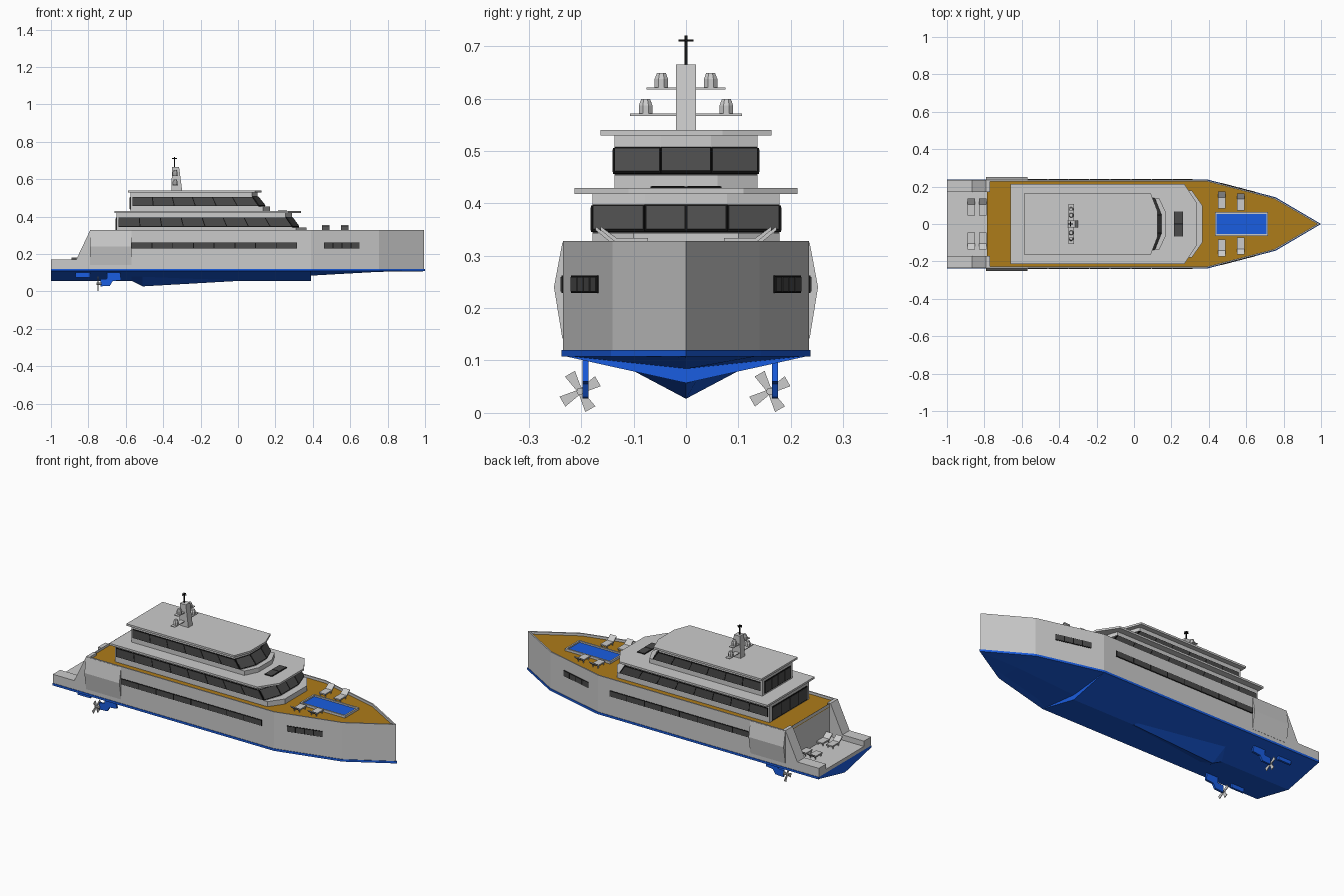
import bpy, math
from mathutils import Vector

if "Cube" in bpy.data.objects:
    bpy.data.objects.remove(bpy.data.objects["Cube"])


def material(name, rgb):
    m = bpy.data.materials.new(name)
    m.diffuse_color = (*rgb, 1)
    m.use_nodes = True
    m.node_tree.nodes["Principled BSDF"].inputs["Base Color"].default_value = m.diffuse_color
    return m


BLUE = material("blue", (0.01, 0.11, 0.75))
TEAK = material("teak", (0.42, 0.20, 0.01))
BLACK = material("black", (0.006, 0.006, 0.006))
GLASS = material("glass", (0.07, 0.07, 0.07))


def loft(name, rings, mat=None):
    """Skin equal-length rings of points and cap both ends."""
    n = len(rings[0])
    verts = [tuple(p) for r in rings for p in r]
    faces = [tuple(range(n))[::-1], tuple(range(len(verts) - n, len(verts)))]
    for k in range(len(rings) - 1):
        for i in range(n):
            j = (i + 1) % n
            faces.append((k * n + i, k * n + j, (k + 1) * n + j, (k + 1) * n + i))
    me = bpy.data.meshes.new(name)
    me.from_pydata(verts, [], faces)
    ob = bpy.data.objects.new(name, me)
    bpy.context.collection.objects.link(ob)
    if mat:
        me.materials.append(mat)
    import bmesh
    bm = bmesh.new()
    bm.from_mesh(me)
    bmesh.ops.recalc_face_normals(bm, faces=bm.faces)
    bm.to_mesh(me)
    bm.free()
    return ob


def flat(outline, z):
    return [(x, y, z) for x, y in outline]


def prism(name, outline, z0, z1, mat=None):
    return loft(name, [flat(outline, z0), flat(outline, z1)], mat)


def box(name, x0, x1, y0, y1, z0, z1, mat=None):
    return prism(name, [(x0, y0), (x1, y0), (x1, y1), (x0, y1)], z0, z1, mat)


def along_x(name, profile, x0, x1, mat=None):
    return loft(name, [[(x, y, z) for y, z in profile] for x in (x0, x1)], mat)


def along_y(name, profile, y0, y1, mat=None):
    return loft(name, [[(x, y, z) for x, z in profile] for y in (y0, y1)], mat)


def sym(half):
    """Mirror a half outline (aft to fore) across y = 0."""
    other = [(x, -y) for x, y in reversed(half) if y > 0]
    return half + other


def window(name, a, b, c, d, n, out):
    """Framed strip of n panes; a-b is the bottom edge, d-c the top edge."""
    a, b, c, d = map(Vector, (a, b, c, d))
    nrm = (b - a).cross(d - a).normalized()
    if nrm.dot(Vector(out)) < 0:
        nrm = -nrm
    quad = [a, b, c, d]
    loft(name + "_frame", [[p - nrm * .004 for p in quad], [p + nrm * .003 for p in quad]], BLACK)
    at = lambda u, v: a.lerp(b, u).lerp(d.lerp(c, u), v)
    gap = .0025 / (b - a).length
    for i in range(n):
        u, w = i / n + gap, (i + 1) / n - gap
        q = [at(u, .07), at(w, .07), at(w, .93), at(u, .93)]
        loft(name + "_pane", [[p + nrm * .001 for p in q], [p + nrm * .0045 for p in q]], GLASS)


# Upper hull with bulwark, and teak deck
AFT = -.785
outer = sym([(AFT, .235), (.39, .235), (.755, .14), (.995, 0)])
inner = sym([(AFT, .228), (.388, .228), (.75, .134), (.98, 0)])
loft("upper_hull", [flat(outer, .12), flat(outer, .328), flat(inner, .328), flat(inner, .31)])
prism("teak_deck", inner, .306, .314, TEAK)

# Stern platform and sloping side wings
box("stern_platform", -1, AFT, -.2, .2, .12, .14)
wing = [(-1, .12), (-1, .17), (-.865, .17), (-.79, .328), (-.77, .328), (-.77, .12)]
for s in (-1, 1):
    along_y("stern_wing", wing, s * .17, s * .235)
    bulge = [(s * .23, .325), (s * .236, .325), (s * .252, .24), (s * .236, .142), (s * .23, .142)]
    along_x("hull_bulge", bulge, -.79, -.57)

# Blue waterline stripe
prism("waterline_stripe", sym([(-1, .238), (.392, .238), (.757, .143), (1, 0)]), .108, .12, BLUE)

# V-shaped bottom, forefoot and keel wedge
def vee(x, w, zk):
    return [(x, -w, .109), (x, 0, zk), (x, w, .109)]


loft("bottom", [vee(-1, .235, .057), vee(.39, .235, .057)], BLUE)
loft("forefoot", [vee(.38, .235, .084), vee(.755, .14, .105), vee(.99, .003, .107)], BLUE)
loft("keel_wedge", [[(-.57, -.1, .08), (-.57, 0, .058), (-.57, .1, .08)],
                    [(-.51, -.1, .08), (-.51, 0, .027), (-.51, .1, .08)],
                    [(0, -.02, .062), (0, 0, .056), (0, .02, .062)]], BLUE)

# Drive pods, propellers and stern fins
pod = [(-.70, .1), (-.63, .1), (-.625, .06), (-.67, .055), (-.685, .03), (-.735, .027),
       (-.735, .065), (-.70, .068)]
for y in (-.192, .17):
    along_y("drive_pod", pod, y - .006, y + .006, BLUE)
    box("stern_fin", -.87, -.79, y - .006, y + .006, .075, .1, BLUE)
    py, pz = y - .01, .041
    hub = [(py + .007 * math.cos(k * math.pi / 4), pz + .007 * math.sin(k * math.pi / 4)) for k in range(8)]
    along_x("propeller_hub", hub, -.757, -.73)
    for k in range(4):
        t = math.radians(30 + 90 * k)
        c, s = math.cos(t), math.sin(t)
        blade = [(.004, -.005), (.039, -.011), (.039, .011), (.004, .005)]
        along_x("propeller_blade", [(py + u * c - v * s, pz + u * s + v * c) for u, v in blade], -.75, -.747)

# Hull side windows
for s in (-1, 1):
    y = s * .235
    window("hull_window", (-.57, y, .229), (.315, y, .229), (.315, y, .262), (-.57, y, .262), 8, (0, s, 0))
    p, q = (.46, s * .2168), (.65, s * .1673)
    window("bow_window", (*p, .229), (*q, .229), (*q, .262), (*p, .262), 4, (0, s, 0))


# Deckhouse: stepped base, raked glazing, overhanging roof
def house(name, aft, w, base, low, high, z, roof, panes):
    ring = lambda f: sym([(aft, w), (f[0], w), (f[1], f[2])])
    loft(name, [flat(ring(base), z[0]), flat(ring(base), z[1]), flat(ring(low), z[1]),
                flat(ring(high), z[2]), flat(ring(high), z[3])])
    prism(name + "_roof", sym(roof), z[3], z[3] + .011)
    lo, hi = z[1] + .002, z[2]
    for s in (-1, 1):
        window(name + "_side", (aft + .01, s * w, lo), (low[0], s * w, lo),
               (high[0], s * w, hi), (aft + .01, s * w, hi), panes, (0, s, 0))
        window(name + "_corner", (low[0], s * w, lo), (low[1], s * low[2], lo),
               (high[1], s * high[2], hi), (high[0], s * w, hi), 1, (1, s, 0))
    f, h = low[2], high[2]
    window(name + "_front", (low[1], -f, lo), (low[1], f, lo), (high[1], h, hi), (high[1], -h, hi),
           2 if panes > 7 else 1, (1, 0, 0))
    v = w - .02
    window(name + "_aft", (aft, -v, z[0] + .008), (aft, v, z[0] + .008), (aft, v, hi), (aft, -v, hi), 4, (-1, 0, 0))


house("main_deckhouse", -.65, .178, (.31, .365, .1), (.29, .325, .078), (.255, .288, .078),
      (.31, .343, .396, .418), [(-.66, .213), (.27, .213), (.338, .11)], 8)
house("bridge", -.575, .136, (.135, .172, .06), (.11, .145, .048), (.075, .105, .048),
      (.429, .454, .506, .529), [(-.588, .163), (.09, .163), (.125, .07)], 6)

# Roof skylight
window("skylight", (.213, -.068, .429), (.213, .068, .429), (.262, .068, .429), (.262, -.068, .429), 2, (0, 0, 1))

# Fore deck pool
rect = lambda e: [(.433 + e, -.063 + e), (.717 - e, -.063 + e), (.717 - e, .063 - e), (.433 + e, .063 - e)]
loft("pool_rim", [flat(rect(0), .31), flat(rect(0), .327), flat(rect(.009), .327), flat(rect(.009), .315)])
prism("pool_water", rect(.009), .314, .319, BLUE)


# Sun loungers with raised outboard backrests
def lounger(x, y, z, s):
    prof = [(-.045, .014), (.018, .014), (.045, .036), (.045, .043), (.015, .021), (-.045, .021)]
    along_x("lounger", [(y + s * u, z + v) for u, v in prof], x - .02, x + .02)
    for u in (-.035, .012):
        for dx in (-.016, .016):
            box("lounger_leg", x + dx - .002, x + dx + .002, y + s * u - .002, y + s * u + .002, z, z + .015)


for s in (-1, 1):
    lounger(.47, s * .128, .313, s)
    lounger(.57, s * .118, .313, s)
    lounger(-.87, s * .09, .139, s)
    lounger(-.808, s * .09, .139, s)

# Mast with crossbars, radar domes and antenna
mast = [(-.357, .535), (-.298, .535), (-.315, .665), (-.352, .665)]
along_y("mast", mast, -.019, .019)
for z, span, dy in ((.569, .107, .077), (.619, .075, .047)):
    box("crossbar", -.35, -.322, -span, span, z - .002, z + .002)
    for s in (-1, 1):
        ring = lambda r, h: [(-.336 + r * math.cos(k * math.pi / 4 + .39), s * dy + r * math.sin(k * math.pi / 4 + .39),
                              z + h) for k in range(8)]
        loft("radar_dome", [ring(.014, 0), ring(.014, .018), ring(.009, .03)])
box("antenna", -.341, -.336, -.0025, .0025, .66, .72, BLACK)
box("antenna_bar_across", -.341, -.336, -.014, .014, .709, .713, BLACK)
box("antenna_bar_along", -.352, -.325, -.0025, .0025, .709, .713, BLACK)
